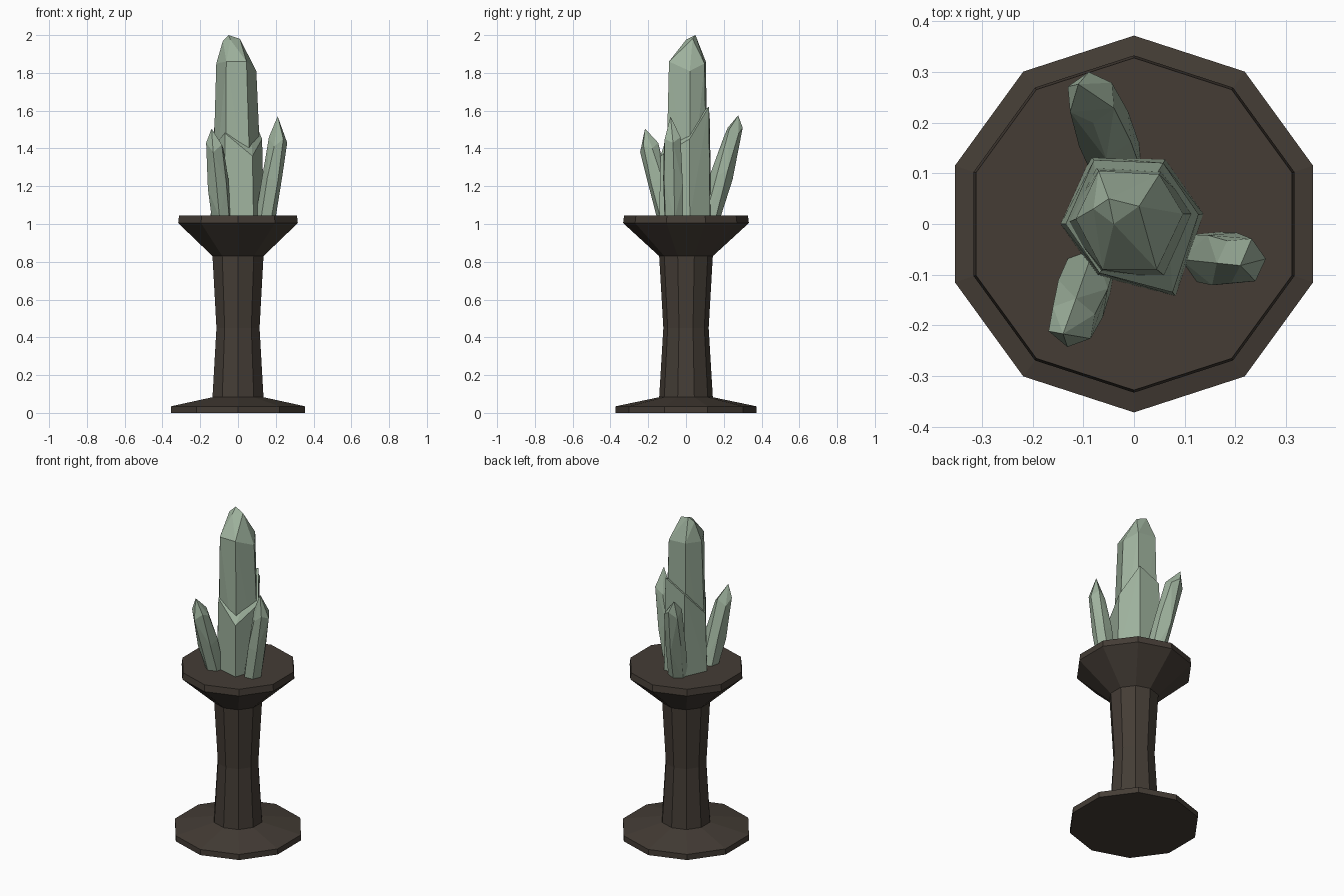
import bpy, bmesh, math
from mathutils import Vector

if "Cube" in bpy.data.objects:
    bpy.data.objects.remove(bpy.data.objects["Cube"])


def material(name, rgb):
    m = bpy.data.materials.new(name)
    m.diffuse_color = (*rgb, 1)
    m.use_nodes = True
    m.node_tree.nodes["Principled BSDF"].inputs["Base Color"].default_value = m.diffuse_color
    return m


STONE = material("dark brown stone", (0.058, 0.046, 0.036))
CRYSTAL = material("sage green crystal", (0.34, 0.44, 0.335))


def finish(bm, name, mat):
    bmesh.ops.recalc_face_normals(bm, faces=bm.faces)
    me = bpy.data.meshes.new(name)
    bm.to_mesh(me)
    bm.free()
    me.materials.append(mat)
    ob = bpy.data.objects.new(name, me)
    bpy.context.collection.objects.link(ob)
    return ob


def lathe(name, profile, sides, mat):
    """Flat-sided turned solid from (radius, z) pairs, closed at both ends."""
    bm = bmesh.new()
    rings = []
    for r, z in profile:
        angs = [math.pi / 2 + math.tau * i / sides for i in range(sides)]
        rings.append([bm.verts.new((r * math.cos(a), r * math.sin(a), z)) for a in angs])
    for a, b in zip(rings, rings[1:]):
        for i in range(sides):
            j = (i + 1) % sides
            bm.faces.new((a[i], a[j], b[j], b[i]))
    bm.faces.new(rings[0])
    bm.faces.new(rings[-1])
    return finish(bm, name, mat)


def hull(name, points, mat):
    """Faceted crystal as the hull of its corner points."""
    bm = bmesh.new()
    for p in points:
        bm.verts.new(p)
    res = bmesh.ops.convex_hull(bm, input=bm.verts)
    loose = [g for g in res["geom_interior"] if isinstance(g, bmesh.types.BMVert)]
    bmesh.ops.delete(bm, geom=loose, context='VERTS')
    bmesh.ops.dissolve_limit(bm, angle_limit=0.01, verts=bm.verts, edges=bm.edges)
    return finish(bm, name, mat)


def hexagon(cx, cy, z, r, turn, stagger=(0,) * 6):
    return [(cx + r * math.cos(math.radians(turn + 60 * i)),
             cy + r * math.sin(math.radians(turn + 60 * i)), z + stagger[i])
            for i in range(6)]


# Pedestal: foot, waisted column and flared plate
lathe("pedestal", [(0.372, 0), (0.372, 0.035), (0.142, 0.083), (0.12, 0.45),
                   (0.142, 0.83), (0.333, 1.005), (0.328, 1.045)], 10, STONE)

# Main crystal: tapered column with a blunt ridge tip
foot = [(0.132, 0.02), (0.06, 0.112), (-0.08, 0.118), (-0.138, 0.0), (-0.068, -0.095), (0.07, -0.11)]
shoulder = [(0.097, 0.02, 1.81), (0.05, 0.098, 1.85), (-0.07, 0.105, 1.86),
            (-0.115, 0.01, 1.85), (-0.062, -0.09, 1.86), (0.045, -0.09, 1.86)]
tip = [(-0.05, 0.05, 2.0), (0.01, 0.035, 1.98), (-0.08, 0.03, 1.97), (-0.04, -0.0, 1.975)]
hull("main_crystal", [(x, y, 1.03) for x, y in foot] + shoulder + tip, CRYSTAL)

# Outer growth hugging the main crystal, broken off at a slant
tops = [1.45, 1.62, 1.55, 1.40, 1.48, 1.36]
outer = [(0.137, 0.02), (0.062, 0.127), (-0.085, 0.133), (-0.145, 0.0), (-0.073, -0.102), (0.082, -0.142)]
hull("outer_growth", [(x, y, 1.03) for x, y in outer]
     + [(x * 0.93, y * 0.95, z) for (x, y), z in zip(outer, tops)], CRYSTAL)

# Three small leaning crystals: foot centre, shoulder centre and height, tip
small = {
    "small_crystal_left": ((-0.088, -0.10), (-0.123, -0.195, 1.40), (-0.14, -0.217, 1.505), 0.054, 20),
    "small_crystal_right": ((0.145, -0.065), (0.212, -0.073, 1.43), (0.21, -0.082, 1.57), 0.054, 5),
    "small_crystal_back": ((-0.035, 0.125), (-0.085, 0.25, 1.48), (-0.11, 0.276, 1.575), 0.056, 35),
}
for name, ((fx, fy), (sx, sy, sz), top, r, turn) in small.items():
    k = 0.5
    mx, my, mz = fx + (sx - fx) * k, fy + (sy - fy) * k, 1.03 + (sz - 1.03) * k
    pts = hexagon(fx, fy, 1.03, r, turn)
    pts += hexagon(mx, my, mz, r * 1.06, turn, (0.03, -0.02, 0.02, -0.03, 0.01, 0))
    pts += hexagon(sx, sy, sz, r * 0.9, turn, (0.0, 0.03, -0.01, 0.03, -0.02, 0.02))
    hull(name, pts + [top], CRYSTAL)
